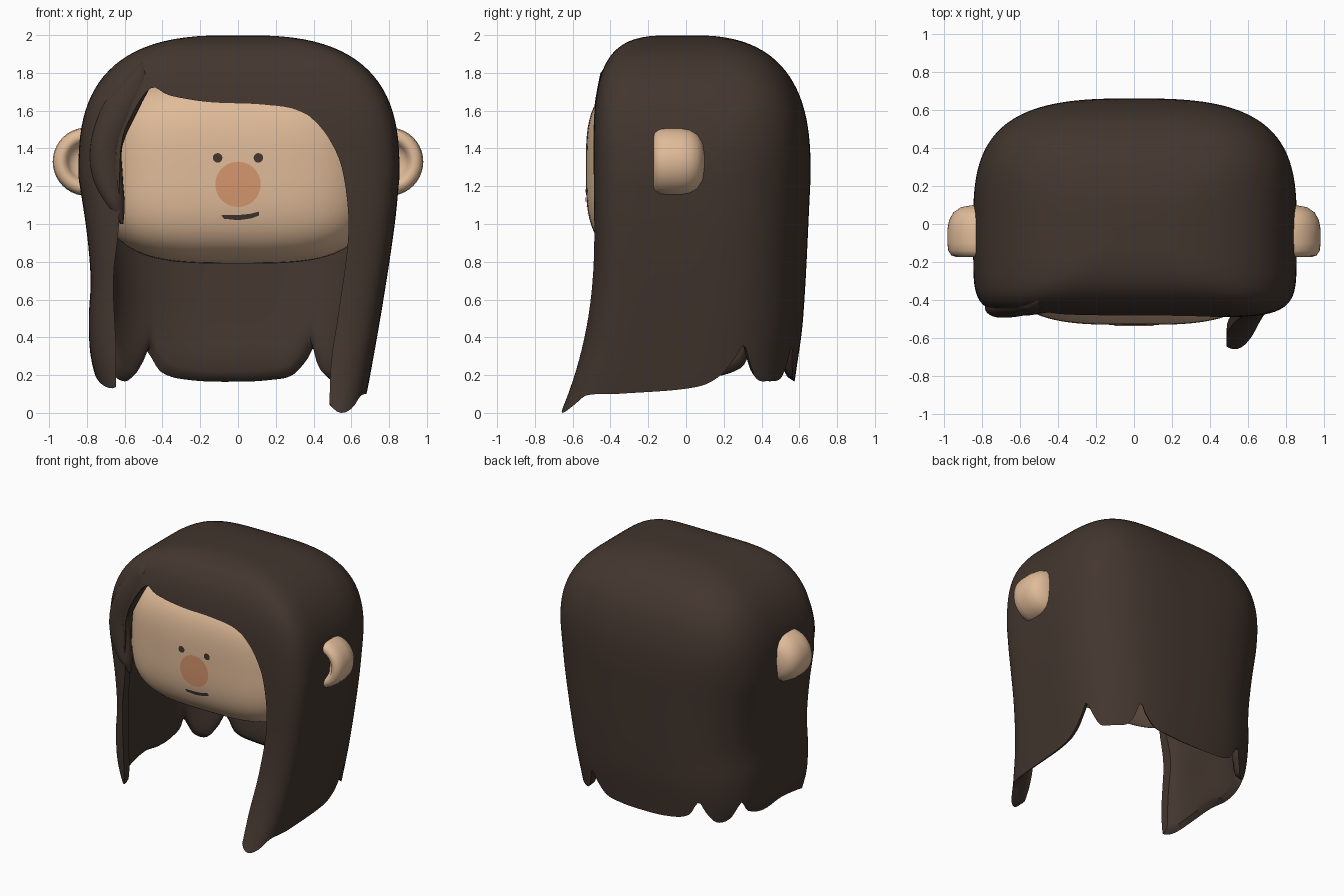
import bpy, bmesh, math

if "Cube" in bpy.data.objects:
    bpy.data.objects.remove(bpy.data.objects["Cube"])


def material(name, rgb):
    m = bpy.data.materials.new(name)
    m.diffuse_color = (*rgb, 1)
    m.use_nodes = True
    m.node_tree.nodes["Principled BSDF"].inputs["Base Color"].default_value = m.diffuse_color
    return m


HAIR = material("dark brown", (0.056, 0.037, 0.028))
SKIN = material("skin", (0.75, 0.50, 0.32))
NOSE = material("nose orange", (0.68, 0.31, 0.155))


def interp(pts, x):
    """Smooth interpolation through (x, value) points, clamped at the ends."""
    if x <= pts[0][0]:
        return pts[0][1]
    if x >= pts[-1][0]:
        return pts[-1][1]
    i = next(k for k in range(len(pts) - 1) if pts[k + 1][0] >= x)

    def slope(k):
        a, b = pts[max(k - 1, 0)], pts[min(k + 1, len(pts) - 1)]
        return (b[1] - a[1]) / (b[0] - a[0])
    (x0, v0), (x1, v1) = pts[i], pts[i + 1]
    h = x1 - x0
    t = (x - x0) / h
    return ((2*t**3 - 3*t*t + 1) * v0 + (t**3 - 2*t*t + t) * h * slope(i)
            + (3*t*t - 2*t**3) * v1 + (t**3 - t*t) * h * slope(i + 1))


def finish(name, bm, mat, angle=40):
    bmesh.ops.recalc_face_normals(bm, faces=bm.faces)
    me = bpy.data.meshes.new(name)
    bm.to_mesh(me)
    bm.free()
    me.materials.append(mat)
    ob = bpy.data.objects.new(name, me)
    bpy.context.collection.objects.link(ob)
    smooth(ob, angle)
    return ob


def smooth(ob, angle):
    bpy.ops.object.select_all(action='DESELECT')
    ob.select_set(True)
    bpy.context.view_layer.objects.active = ob
    bpy.ops.object.shade_smooth_by_angle(angle=math.radians(angle))


def loft(name, rings, mat, angle=40):
    """Skin a list of equal-length closed rings and cap both ends."""
    bm = bmesh.new()
    vs = [[bm.verts.new(p) for p in r] for r in rings]
    n = len(vs[0])
    for a, b in zip(vs, vs[1:]):
        for i in range(n):
            j = (i + 1) % n
            bm.faces.new((a[i], a[j], b[j], b[i]))
    bm.faces.new(vs[0])
    bm.faces.new(vs[-1])
    return finish(name, bm, mat, angle)


# Hair: double-walled shell with a domed top and a lobed lower edge
HEM = [(-140, .19), (-50, .12), (-47, .10), (-43.5, .02), (-40, .0), (-36, .03), (-32, .09),
       (-23, .10), (6, .14), (15, .20), (21, .30), (24, .36), (27, .27), (31, .18), (39, .17),
       (46, .18), (50, .24), (54, .35), (57, .28), (63, .2), (73, .175), (90, .165),
       (115, .175), (127, .22), (132, .33), (136, .25), (142, .17), (149, .2), (154, .32),
       (158, .24), (170, .19), (186, .21), (202, .18), (213, .13), (217, .15), (220, .19)]
RIGHT = [(0, .66), (.2, .70), (.6, .77), (1, .83), (1.25, .855)]
LEFT = [(0, .68), (.15, .74), (.3, .78), (.5, .79), (.7, .78), (.95, .80), (1.25, .845)]
BACK = [(0, .55), (.2, .58), (.5, .62), (1.25, .66)]
DOME = 1.25
DEGS = [-140 + 1.5 * i for i in range(240)]


def hair_point(deg, z, inset=0):
    c, s = math.cos(math.radians(deg)), math.sin(math.radians(deg))
    u = max(0, (z - DOME) / (2.0 - DOME))
    dome = lambda n: max(1e-9, 1 - u ** n) ** (1 / n)
    a = interp(RIGHT if c > 0 else LEFT, z) * dome(2.8)
    b = interp(BACK, z) * dome(2.7) if s > 0 else .492 * dome(3.8)
    n = 2.9 + u if s > 0 else 7
    r = (abs(c / a) ** n + abs(s / b) ** n) ** (-1 / n) - inset
    flare = .185 * max(0, 1 - z) ** 2.5 * math.exp(-((deg + 41) / 25) ** 2)
    return (r * c, r * s - flare, z)


def hair_row(t, inset=0):
    return [hair_point(d, DOME + (interp(HEM, d) - DOME) * t, inset) for d in DEGS]


rings = [[hair_point(d, DOME + .75 * math.sin(math.pi / 2 * k / 26)) for d in DEGS]
         for k in range(25, 0, -1)]
steps = [k / 20 for k in range(20)] + [.975]
rings += [hair_row(t) for t in steps + [1]]
rings += [hair_row(t, .08 * math.sqrt(1 - t ** 14)) for t in reversed(steps)]
hair = loft("hair", rings, HAIR)

# Face opening cut out of the hair front
OPEN = [(-.65, -.2), (-.645, .3), (-.66, .7), (-.63, 1.0), (-.62, 1.4), (-.56, 1.58),
        (-.46, 1.72), (-.36, 1.68), (-.15, 1.645), (.1, 1.635), (.28, 1.61), (.4, 1.55),
        (.5, 1.42), (.56, 1.25), (.585, .95), (.535, .55), (.49, .23), (.485, -.2)]
axis = lambda k: list(enumerate(p[k] for p in OPEN))
outline = [(interp(axis(0), i / 4), interp(axis(1), i / 4))
           for i in range(4 * (len(OPEN) - 1) + 1)]
cutter = loft("opening_cutter", [[(x, y, z) for x, z in outline] for y in (-1.2, -.2)], HAIR)
cutter.hide_render = True
mod = hair.modifiers.new("opening", 'BOOLEAN')
mod.operation = 'DIFFERENCE'
mod.solver = 'EXACT'
mod.object = cutter
bpy.context.view_layer.objects.active = hair
bpy.ops.object.modifier_apply(modifier="opening")
bpy.data.objects.remove(cutter)
smooth(hair, 40)

# Side bang: lock sweeping from the parting down to the cheek
rings = []
BANG = [(1.0, -.615, .008), (1.1, -.65, .05), (1.25, -.69, .08), (1.42, -.695, .085),
        (1.62, -.62, .10), (1.74, -.55, .085), (1.86, -.505, .015)]
for k in range(29):
    z = 1.0 + .86 * k / 28
    x = interp([(p[0], p[1]) for p in BANG], z)
    w = interp([(p[0], p[2]) for p in BANG], z)
    y = interp([(1.0, -.44), (1.3, -.44), (1.6, -.435), (1.86, -.39)], z)
    d = min(.052, w)
    rings.append([(x + w * math.cos(math.tau * i / 24), y + d * math.sin(math.tau * i / 24), z)
                  for i in range(24)])
loft("side_bang", rings, HAIR, 60)

# Head: rounded box
HR, HZ, HN = (.72, .53, .50), 1.29, 3.4
bm = bmesh.new()
bmesh.ops.create_cube(bm, size=2)
bmesh.ops.subdivide_edges(bm, edges=bm.edges[:], cuts=23, use_grid_fill=True)
for v in bm.verts:
    s = sum(abs(c / r) ** HN for c, r in zip(v.co.normalized(), HR)) ** (-1 / HN)
    v.co = v.co.normalized() * s
    v.co.z += HZ
finish("head", bm, SKIN, 60)


# Face details: thin plates following the head surface
def plate(name, outline, mat):
    def on_face(x, z):
        k = 1 - abs(x / HR[0]) ** HN - abs((z - HZ) / HR[2]) ** HN
        return (x, -HR[1] * k ** (1 / HN) - .005, z)
    bm = bmesh.new()
    n = len(outline)
    mid = bm.verts.new(on_face(sum(p[0] for p in outline) / n, sum(p[1] for p in outline) / n))
    vs = [bm.verts.new(on_face(*p)) for p in outline]
    for i in range(n):
        bm.faces.new((mid, vs[i], vs[(i + 1) % n]))
    ob = finish(name, bm, mat)
    if ob.data.polygons[0].normal.y > 0:
        ob.data.flip_normals()


def circle(x, z, r, n=40):
    return [(x + r * math.cos(math.tau * i / n), z + r * math.sin(math.tau * i / n))
            for i in range(n)]


plate("nose", circle(0, 1.21, .12), NOSE)
plate("left_eye", circle(-.108, 1.35, .025), HAIR)
plate("right_eye", circle(.108, 1.35, .025), HAIR)
plate("mouth", [(-.088, 1.047), (-.075, 1.028), (0, 1.02), (.07, 1.03), (.112, 1.045),
                (.112, 1.066), (.06, 1.053), (0, 1.047)], HAIR)

# Ears: turned cups with a hollow facing forward
EAR = [(.004, -.10), (.05, -.10), (.085, -.11), (.10, -.14), (.115, -.165), (.135, -.173),
       (.16, -.165), (.176, -.14), (.181, -.10), (.181, -.03), (.172, .02), (.15, .06),
       (.11, .088), (.05, .099), (.004, .10)]
for name, side in (("left_ear", -1), ("right_ear", 1)):
    loft(name, [[(side * .80 + r * math.cos(math.tau * i / 40), y,
                  1.33 + r * math.sin(math.tau * i / 40)) for i in range(40)]
                for r, y in EAR], SKIN, 60)
